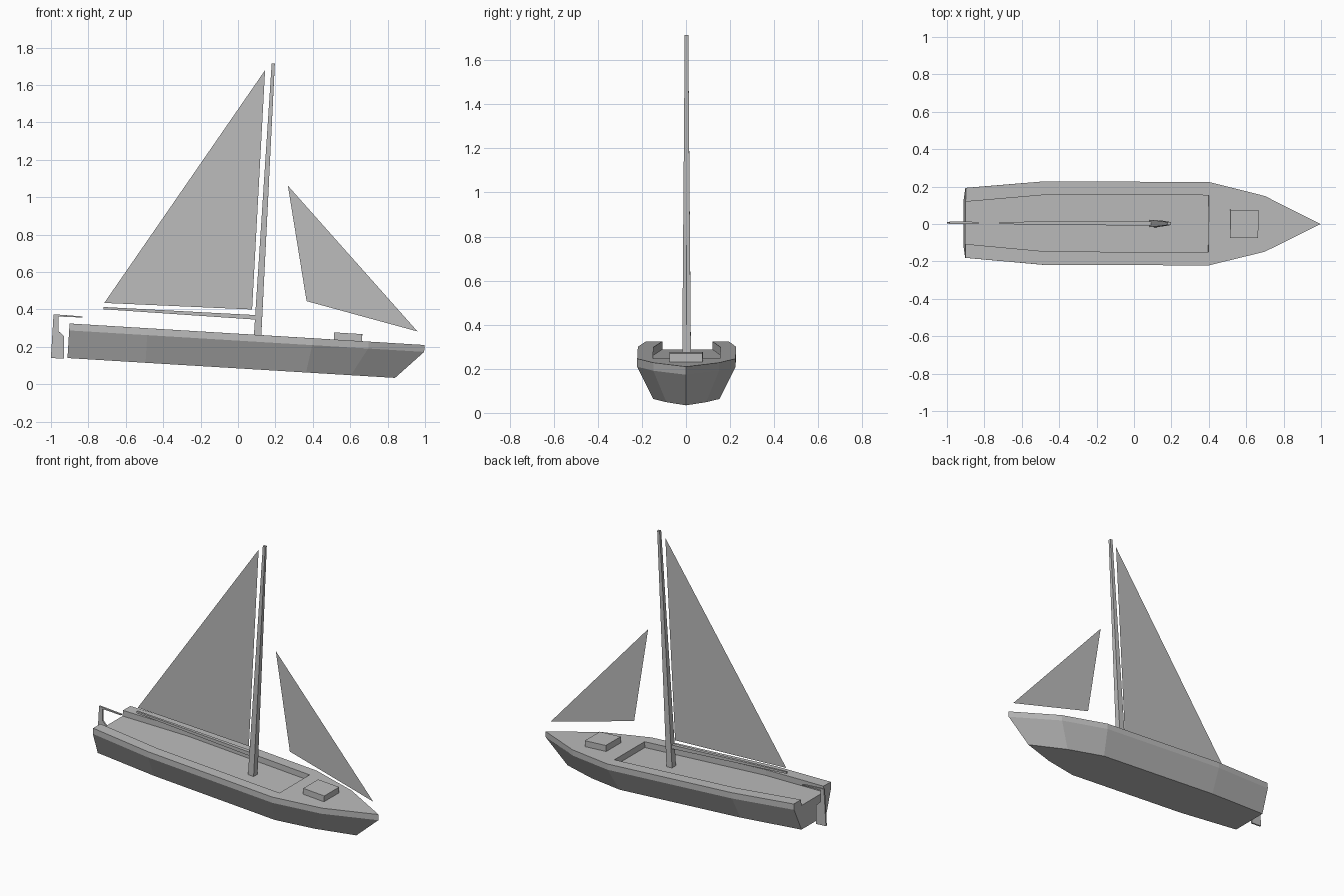
import bpy, bmesh
from mathutils import Matrix

if "Cube" in bpy.data.objects:
    bpy.data.objects.remove(bpy.data.objects["Cube"], do_unlink=True)

grey = bpy.data.materials.new("plain grey")
grey.use_nodes = True
colour = (0.5, 0.5, 0.5, 1)
grey.diffuse_color = colour
grey.node_tree.nodes["Principled BSDF"].inputs["Base Color"].default_value = colour

# The whole boat is pitched slightly bow down, with a trace of yaw
POSE = (Matrix.Translation((0, 0.003, 0)) @ Matrix.Rotation(-0.0035, 4, 'Z')
        @ Matrix.Rotation(0.0605, 4, 'Y'))


def finish(name, bm):
    bmesh.ops.recalc_face_normals(bm, faces=bm.faces[:])
    mesh = bpy.data.meshes.new(name)
    bm.to_mesh(mesh)
    bm.free()
    mesh.materials.append(grey)
    obj = bpy.data.objects.new(name, mesh)
    obj.matrix_world = POSE
    bpy.context.collection.objects.link(obj)


def loft(name, start, end):
    """Closed solid between two matching loops."""
    bm = bmesh.new()
    a = [bm.verts.new(p) for p in start]
    b = [bm.verts.new(p) for p in end]
    bm.faces.new(a)
    bm.faces.new(b)
    n = len(a)
    for i in range(n):
        j = (i + 1) % n
        bm.faces.new((a[i], a[j], b[j], b[i]))
    finish(name, bm)


def sheet(name, profile):
    bm = bmesh.new()
    bm.faces.new([bm.verts.new((x, 0, z)) for x, z in profile])
    finish(name, bm)


def plate(name, profile, half):
    """Side profile given thickness across the boat."""
    loft(name, [(x, -half, z) for x, z in profile], [(x, half, z) for x, z in profile])


def level(outline, z):
    return [(x, y, z) for x, y in outline]


def mirrored(half):
    """Half outline from stern to bow tip, closed on the other side."""
    return half + [(x, -y) for x, y in reversed(half[:-1])]


def rectangle(x0, x1, half):
    return [(x0, -half), (x1, -half), (x1, half), (x0, half)]


STERN, FLOOR, DECK = -0.918, 0.233, 0.27

# Hull, its top forming the cockpit floor
gunwale = mirrored([(STERN, 0.187), (-0.5, 0.223), (0.384, 0.223), (0.684, 0.149), (0.983, 0)])
bottom = mirrored([(STERN, 0.125), (-0.5, 0.15), (0.36, 0.15), (0.6, 0.09), (0.836, 0)])
loft("hull", level(bottom, 0.085), level(gunwale, FLOOR))

# Raised side decks and foredeck around the cockpit, open at the stern
cockpit = [(STERN, 0.113), (-0.48, 0.152), (0.384, 0.152)]
inner = [(x, -y) for x, y in cockpit] + cockpit[::-1]
rim = gunwale + inner
loft("deck", level(rim, FLOOR), level(rim, DECK))

# Foredeck hatch
hatch = rectangle(0.497, 0.647, 0.075)
loft("hatch", level(hatch, DECK), level(hatch, 0.308))

# Spars
loft("mast", level(rectangle(0.069, 0.109, 0.02), FLOOR),
     level(rectangle(0.076, 0.093, 0.008), 1.723))
loft("boom", [(-0.743, y, 0.363 + z) for y, z in rectangle(-0.006, 0.006, 0.006)],
     [(0.07, y, 0.363 + z) for y, z in rectangle(-0.012, 0.012, 0.012)])

# Sails
sheet("mainsail", [(0.043, 1.685), (0.051, 0.404), (-0.74, 0.391)])
sheet("jib", [(0.202, 1.076), (0.339, 0.466), (0.941, 0.34)])

# Steering gear
plate("rudder", [(-1.007, 0.08), (-0.937, 0.08), (-0.944, 0.199),
                 (-0.976, 0.227), (-0.981, 0.31), (-1.007, 0.31)], 0.005)
plate("tiller", [(-1.007, 0.303), (-0.851, 0.306), (-0.851, 0.312), (-1.007, 0.314)], 0.006)
